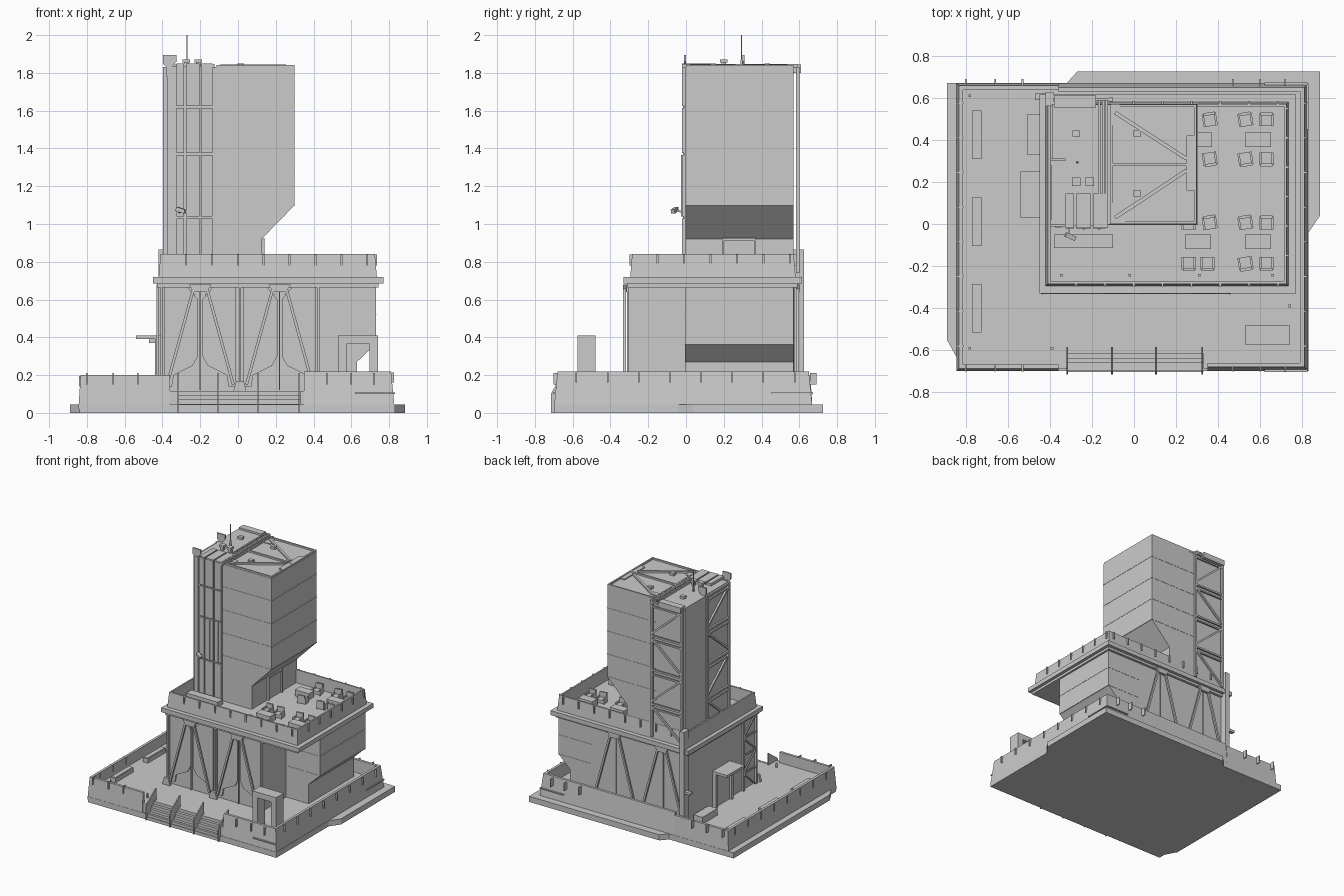
import bpy, bmesh, math
from mathutils import Vector, Matrix

parts = {}

def part(name):
    if name not in parts:
        parts[name] = bmesh.new()
    return parts[name]

def box(name, x0, x1, y0, y1, z0, z1, M=Matrix()):
    c = Matrix.Translation(((x0 + x1) / 2, (y0 + y1) / 2, (z0 + z1) / 2))
    bmesh.ops.create_cube(part(name), size=1, matrix=M @ c @ Matrix.Diagonal((x1 - x0, y1 - y0, z1 - z0, 1)))

def prism(name, pts, a, b, axis):
    """Extrude a 2D outline from a to b along the axis."""
    place = {'x': lambda u, v, w: (w, u, v), 'y': lambda u, v, w: (u, w, v), 'z': lambda u, v, w: (u, v, w)}[axis]
    bm = part(name)
    lo = [bm.verts.new(place(u, v, a)) for u, v in pts]
    hi = [bm.verts.new(place(u, v, b)) for u, v in pts]
    bm.faces.new(lo)
    bm.faces.new(hi[::-1])
    for i in range(len(pts)):
        j = (i + 1) % len(pts)
        bm.faces.new((lo[i], lo[j], hi[j], hi[i]))

def beam(name, p, q, w=0.014):
    p, q = Vector(p), Vector(q)
    rot = (q - p).to_track_quat('Z', 'Y').to_matrix().to_4x4()
    M = Matrix.Translation((p + q) / 2) @ rot @ Matrix.Diagonal((w, w, (q - p).length, 1))
    bmesh.ops.create_cube(part(name), size=1, matrix=M)

def wall(name, pts, z0, z1, taper, th, closed=False):
    """Leaning wall along a right-angled counterclockwise path."""
    bm, n, rings = part(name), len(pts), []
    for i, p in enumerate(pts):
        off = Vector((0, 0))
        for a, b in ((i - 1, i), (i, i + 1)):
            if closed or (a >= 0 and b < n):
                d = (Vector(pts[b % n]) - Vector(pts[a % n])).normalized()
                off += Vector((-d.y, d.x))
        rings.append([bm.verts.new((*(Vector(p) + off * o), z)) for o, z in
                      ((0, z0), (taper, z1), (taper + th, z1), (taper + th, z0))])
    for i in range(n if closed else n - 1):
        A, B = rings[i], rings[(i + 1) % n]
        for k in range(4):
            bm.faces.new((A[k], B[k], B[(k + 1) % 4], A[(k + 1) % 4]))
    if not closed:
        bm.faces.new(rings[0])
        bm.faces.new(rings[-1])

# Ground slab and podium with stair notch
prism("pavement", [(-.89, .67), (-.89, -.55), (-.84, -.64), (-.84, -.70), (.83, -.70), (.83, -.04), (.885, .04),
                   (.885, .725), (-.27, .725), (-.32, .67)], 0, .045, 'z')
prism("podium", [(-.835, -.69), (-.32, -.69), (-.32, -.61), (.33, -.61), (.33, -.69), (.82, -.69),
                 (.82, .655), (-.835, .655)], .02, .115, 'z')
wall("podium_wall", [(.35, -.70), (.83, -.70), (.83, .67), (-.36, .67)], .02, .22, .02, .02)
wall("podium_wall", [(-.36, .67), (-.845, .67), (-.845, -.70), (-.36, -.70)], .02, .20, .012, .02)
for x in (-.8, -.66, -.53, .47, .60, .72):
    for y in (-.697, .66):
        box("podium_rib", x - .004, x + .004, y - .004, y + .03, .15, .21)
for i in range(8):
    y = -.58 + i * .165
    box("podium_rib", .80, .826, y - .004, y + .004, .16, .215)
    box("podium_rib", -.843, -.81, y - .004, y + .004, .14, .195)
for y in (-.70, .662):
    box("podium_ledge", .62, .826, y - .004, y + .01, .10, .108)
box("podium_ledge", .818, .83, .45, .665, .10, .108)

# Stairs with sloped dividers
for i in range(5):
    box("stairs", -.32, .33, -.705 + i * .022, -.60, 0, .025 + i * .023)
for x in (-.317, -.105, .105, .325):
    prism("stair_divider", [(-.715, 0), (-.715, .1), (-.70, .13), (-.59, .21), (-.585, .21), (-.585, 0)],
          x - .004, x + .004, 'x')

# Podium furniture: planters, portal, low bench
for y in (-.40, .01, .425):
    box("planter", -.77, -.725, y - .115, y + .115, .11, .15)
    box("planter_fill", -.764, -.731, y - .109, y + .109, .15, .153)
for a, b in ((.53, .575), (.695, .74)):
    box("portal", a, b, -.575, -.48, .11, .41)
box("portal", .53, .74, -.575, -.48, .365, .41)
box("side_bench", -.51, -.43, .33, .52, .11, .17)
for x, y in ((-.78, .61), (-.78, -.59), (-.39, -.59), (.74, -.39)):
    box("floor_light", x - .006, x + .006, y - .006, y + .006, .11, .15)

# Lower building with undercut right wing
box("lower_block", -.41, .43, -.29, .57, .10, .70)
prism("lower_wing", [(.40, .10), (.63, .10), (.63, .27), (.73, .365), (.73, .70), (.40, .70)], -.005, .57, 'y')
for z in (.365, .52):
    box("lower_seam", .43, .732, -.007, .572, z - .002, z + .002)

# Truss facades, front and back
for y, s in ((-.325, 1), (.59, -1)):
    inner = y + s * .03
    for c in (-.2, .22):
        for m in (-1, 1):
            beam("facade_truss", (c + m * .175, y, .15), (c + m * .035, y, .66), .015)
            beam("facade_truss_inner", (c + m * .155, inner, .17), (c + m * .03, inner, .63), .008)
            prism("facade_panel", [(c + m * .19, .67), (c + m * .19, .14), (c + m * .15, .14), (c + m * .14, .20),
                                   (c + m * .04, .25), (c + m * .012, .30), (c + m * .012, .60), (c + m * .07, .67)],
                  inner - .006, inner + .006, 'y')
        prism("truss_gusset", [(c - .06, .68), (c + .06, .68), (c + .035, .64), (c - .035, .64)], y - .008, y + .012, 'y')
        box("facade_rib", c - .003, c + .003, y + s * .02 - .008, y + s * .02 + .008, .12, .68)
    for x in (-.405, .01, .425):
        prism("truss_foot", [(x - .035, .11), (x + .035, .11), (x + .02, .17), (x - .02, .17)], y - .008, y + .012, 'y')
        box("facade_post", x - .006, x + .006, inner - .012, inner + .012, .11, .69)

# Left wall: short truss, corner post, canopy and door
for y in (-.28, -.12):
    beam("side_truss", (-.425, y, .11), (-.425, y, .68))
for i in range(4):
    z, f = .11 + i * .142, i % 2
    beam("side_truss", (-.425, -.28 + .16 * f, z), (-.425, -.12 - .16 * f, z + .142), .01)
    beam("side_truss", (-.425, -.28, z + .142), (-.425, -.12, z + .142), .01)
box("corner_post", -.42, -.38, .56, .625, .10, .865)
box("canopy", -.54, -.41, .03, .25, .39, .41)
box("side_door", -.42, -.40, .05, .23, .11, .36)
for y in (.04, .24):
    box("door_frame", -.44, -.40, y - .01, y + .01, .11, .39)
box("wall_speaker", -.47, -.42, .59, .62, .37, .39)

# Terrace slab, parapet and ribs
box("terrace_slab", -.45, .77, -.33, .615, .685, .72)
box("terrace_slab_lower", -.43, .745, -.31, .59, .665, .69)
box("terrace_floor", -.40, .72, -.28, .56, .715, .735)
wall("terrace_parapet", [(-.42, -.295), (.735, -.295), (.735, .58), (-.42, .58)], .72, .84, .01, .012, True)
for i in range(8):
    x = -.275 + i * .137
    for y in (-.298, .56):
        box("parapet_rib", x - .005, x + .005, y, y + .025, .78, .838)
for i in range(6):
    y = -.15 + i * .14
    box("parapet_rib", .715, .737, y - .005, y + .005, .78, .838)
box("terrace_planter", -.38, -.10, -.115, -.05, .73, .775)
for x in (-.345, -.02, .31, .66):
    box("terrace_light", x - .006, x + .006, -.25, -.238, .73, .75)

# Terrace tables and armchairs
for x, y in ((.31, .4), (.59, .4), (.305, -.085), (.59, -.085)):
    box("table", x - .062, x + .062, y - .034, y + .034, .735, .785)

def chair(x, y, a):
    M = Matrix.Translation((x, y, .735)) @ Matrix.Rotation(math.radians(a), 4, 'Z')
    box("seat", -.024, .024, -.03, .03, .006, .03, M)
    box("chair_back", -.028, .028, .022, .036, .006, .07, M)
    for s in (-.029, .029):
        box("chair_arm", s - .005, s + .005, -.03, .03, 0, .045, M)

for y, turn, xs in ((.495, 0, (.36, .53, .63)), (.31, 180, (.36, .53, .63)),
                    (.005, 0, (.26, .36, .53, .63)), (-.187, 180, (.26, .35, .53, .63))):
    for x in xs:
        chair(x, y, turn + (9 if x in (.36, .53) else 0))

# Tower with undercut right side, seams and terrace door
prism("tower", [(-.38, .72), (.125, .72), (.125, .92), (.30, 1.10), (.30, 1.83), (-.38, 1.83)], -.003, .568, 'y')
for z in (1.1, 1.28, 1.465, 1.65):
    box("tower_seam", -.13, .302, -.005, .570, z - .002, z + .002)
box("tower_side_panel", -.39, -.37, .305, .57, .72, 1.83)
for y in (.19, .36):
    box("terrace_door_frame", .11, .14, y, y + .01, .735, .92)
box("terrace_door_frame", .11, .14, .19, .37, .91, .925)

# Front panel strips of the tower
cols = ((-.325, -.285), (-.275, -.205), (-.195, -.135))
rows = ((.74, 1.03), (1.04, 1.365), (1.375, 1.615), (1.625, 1.84))
box("front_strip_core", -.375, -.135, -.010, .01, .73, 1.835)
box("front_pipe", -.375, -.345, -.016, .01, .73, 1.835)
for r, (z0, z1) in enumerate(rows):
    for x0, x1 in cols:
        box("front_panel", x0, x1, -.022, .0, z0, z1)
    if r == 1:
        for x in (-.24, -.165):
            box("front_panel_rib", x - .006, x + .006, -.027, 0, z0, z1)
beam("camera_arm", (-.31, -.01, 1.06), (-.31, -.06, 1.075), .01)
beam("camera_body", (-.325, -.05, 1.08), (-.28, -.07, 1.065), .022)

# Tower lattice frames on the back and left sides
def lattice(P):
    for u in (0, 1):
        beam("tower_lattice", P(u, .74), P(u, 1.83), .018)
    for i in range(4):
        z0 = .74 + i * .272
        z1, f = z0 + .272, i % 2
        beam("tower_lattice", P(f, z0 + .01), P(1 - f, z1 - .03), .014)
        beam("tower_lattice", P(0, z1 - .01), P(1, z1 - .01), .014)
        beam("tower_lattice", P(0, z1 - .045), P(1, z1 - .045), .012)

lattice(lambda u, z: (-.375 + .265 * u, .592, z))
lattice(lambda u, z: (-.387, .01 + .28 * u, z))

# Roof rim, bracing and panels
wall("roof_rim", [(-.115, 0), (.298, 0), (.298, .568), (-.115, .568)], 1.82, 1.842, 0, .012, True)
for y0, y1 in ((.53, .31), (.03, .255)):
    beam("roof_brace", (-.09, y0, 1.835), (.25, y1, 1.835), .018)
box("roof_brace", -.11, .285, .275, .29, 1.825, 1.842)
for y0, y1 in ((.0, .10), (.47, .57)):
    prism("roof_plate", [(-.11, y0), (-.04, y0), (-.07, y1), (-.11, y1)], 1.825, 1.836, 'z')
box("roof_plate", .25, .29, .16, .42, 1.825, 1.838)
for x in (-.165, -.145, -.13):
    box("roof_conduit", x - .006, x + .006, -.02, .59, 1.825, 1.848)
for x0, x1 in cols:
    box("roof_front_panel", x0, x1, -.02, .145, 1.825, 1.85)
box("roof_rear_box", -.38, -.18, .555, .61, 1.80, 1.845)
for x, y in ((.015, .43), (.015, .145), (-.275, .43)):
    box("roof_vent", x - .018, x + .018, y - .015, y + .015, 1.825, 1.85)
for x in (-.275, -.21):
    box("roof_unit_leg", x - .012, x + .012, .188, .212, 1.825, 1.855)
    box("roof_unit", x - .02, x + .02, .18, .22, 1.855, 1.872)
beam("antenna", (-.27, .293, 1.83), (-.27, .293, 2.0), .005)
beam("antenna_base", (-.27, .293, 1.83), (-.27, .293, 1.87), .011)
for y in (-.005, .305):
    prism("roof_fin", [(-.38, 1.78), (-.35, 1.78), (-.35, 1.83), (-.325, 1.86), (-.325, 1.895), (-.397, 1.895),
                       (-.397, 1.85), (-.38, 1.83)], y - .006, y + .006, 'y')

# Turn the collected parts into objects
for name, bm in parts.items():
    bmesh.ops.recalc_face_normals(bm, faces=bm.faces[:])
    me = bpy.data.meshes.new(name)
    bm.to_mesh(me)
    bm.free()
    bpy.context.collection.objects.link(bpy.data.objects.new(name, me))
